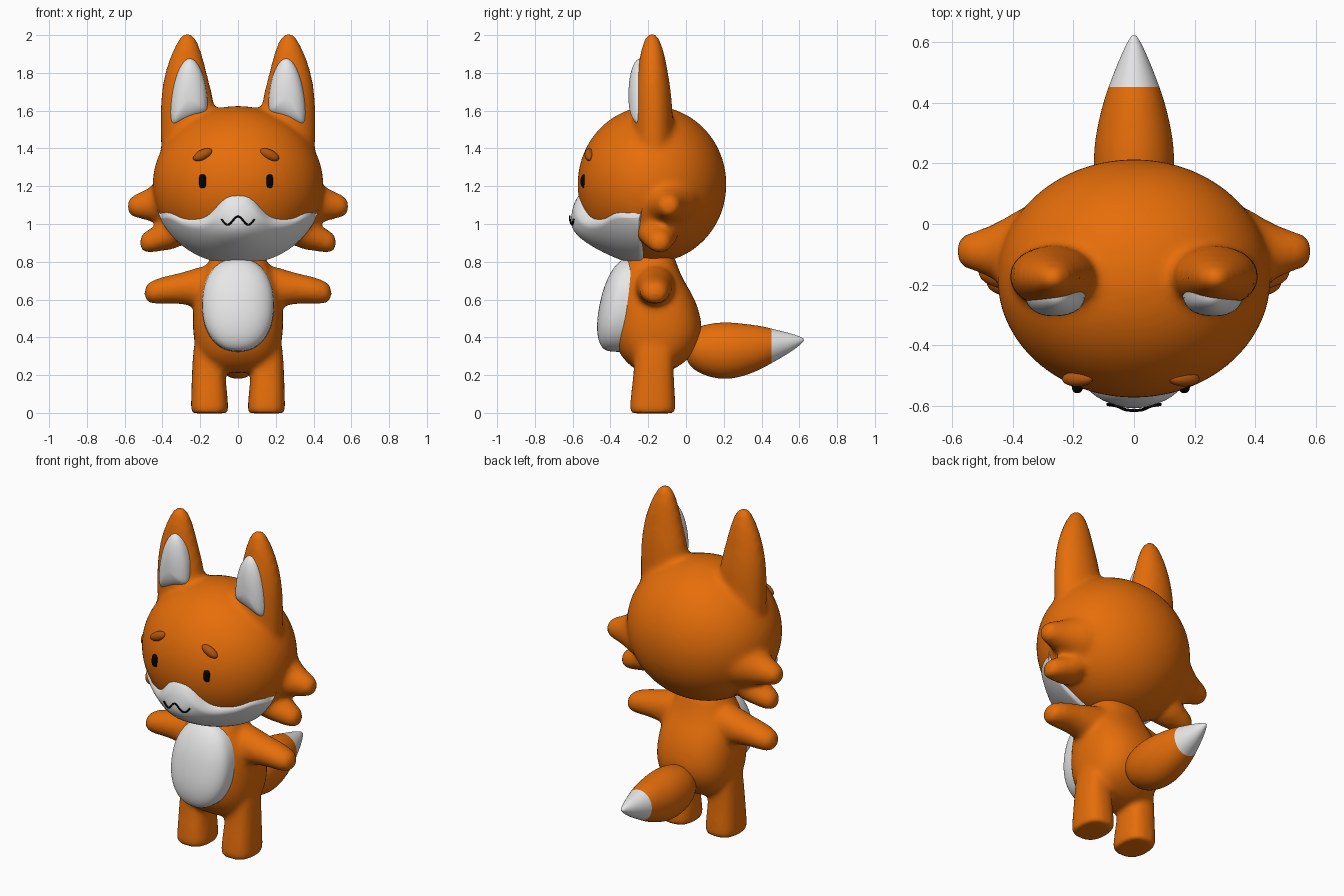
import bpy, bmesh
from math import sin, cos, pi, asin, sqrt, exp, radians
from mathutils import Matrix, Vector

if "Cube" in bpy.data.objects:
    bpy.data.objects.remove(bpy.data.objects["Cube"])


def material(name, rgb):
    m = bpy.data.materials.new(name)
    m.use_nodes = True
    m.diffuse_color = (*rgb, 1)
    node = m.node_tree.nodes["Principled BSDF"]
    node.inputs["Base Color"].default_value = (*rgb, 1)
    node.inputs["Roughness"].default_value = 0.6
    return m


ORANGE = material("orange fur", (0.79, 0.155, 0.003))
WHITE = material("white fur", (0.8, 0.8, 0.8))
BROWN = material("brown brow", (0.44, 0.09, 0.004))
BLACK = material("black", (0.001, 0.001, 0.001))


def finish(name, bm, *mats, subsurf=0, voxel=0, smooth=0):
    """Turn a bmesh into a smooth object, optionally fusing its parts."""
    bmesh.ops.recalc_face_normals(bm, faces=bm.faces)
    for f in bm.faces:
        f.smooth = True
    me = bpy.data.meshes.new(name)
    bm.to_mesh(me)
    bm.free()
    ob = bpy.data.objects.new(name, me)
    bpy.context.collection.objects.link(ob)
    for m in mats:
        me.materials.append(m)
    if subsurf:
        mod = ob.modifiers.new("round", "SUBSURF")
        mod.levels = mod.render_levels = subsurf
    if voxel:
        mod = ob.modifiers.new("fuse", "REMESH")
        mod.mode = "VOXEL"
        mod.voxel_size = voxel
        mod.use_smooth_shade = True
        mod = ob.modifiers.new("blend", "SMOOTH")
        mod.factor = 0.5
        mod.iterations = smooth
    return ob


def spow(v, p):
    return (abs(v) ** (2 / p)) * (1 if v >= 0 else -1)


def loft(bm, axis, rings, p=2, seg=24, mirror=1):
    """Skin rings of (position, centre u, centre v, radius u, radius v)."""
    loops = []
    for pos, cu, cv, ru, rv in rings:
        loop = []
        for i in range(seg):
            a = 2 * pi * i / seg
            u, v = cu + ru * spow(cos(a), p), cv + rv * spow(sin(a), p)
            x, y, z = {"x": (pos, u, v), "y": (u, pos, v), "z": (u, v, pos)}[axis]
            loop.append(bm.verts.new((x * mirror, y, z)))
        loops.append(loop)
    for a, b in zip(loops, loops[1:]):
        for i in range(seg):
            j = (i + 1) % seg
            bm.faces.new((a[i], a[j], b[j], b[i]))
    bm.faces.new(loops[0])
    bm.faces.new(loops[-1])


def ball(bm, centre, radii, rot=Matrix()):
    mat = Matrix.Translation(centre) @ rot @ Matrix.Diagonal((*radii, 1))
    bmesh.ops.create_uvsphere(bm, u_segments=32, v_segments=20, radius=1, matrix=mat)


def oval(cx, cz, hw, hh, p, seg=32):
    return [(cx + hw * spow(cos(2 * pi * i / seg), p), cz + hh * spow(sin(2 * pi * i / seg), p))
            for i in range(seg)]


def pad(name, outline, base, depth, back, mat, lean=0, subsurf=1):
    """Domed plate facing -y, with a wall running back into the part behind."""
    bm = bmesh.new()
    n = len(outline)
    cx, cz = (sum(q[k] for q in outline) / n for k in (0, 1))

    def ring(k, push):
        pts = [(cx + (x - cx) * k, cz + (z - cz) * k) for x, z in outline]
        return [bm.verts.new((x, base + lean * (z - cz) - push, z)) for x, z in pts]

    loops = [ring(1, -back)]
    loops += [ring(k, depth * sqrt(1 - k ** 2.4)) for k in (1, 0.96, 0.88, 0.75, 0.55, 0.3)]
    for a, b in zip(loops, loops[1:]):
        for i in range(n):
            j = (i + 1) % n
            bm.faces.new((a[i], a[j], b[j], b[i]))
    tip = bm.verts.new((cx, base - depth, cz))
    for i in range(n):
        bm.faces.new((loops[-1][i], loops[-1][(i + 1) % n], tip))
    return finish(name, bm, mat, subsurf=subsurf)


# Head with ears and cheek tufts fused together
HEAD = Vector((0, -0.18, 1.21))
bm = bmesh.new()
ball(bm, HEAD, (0.456, 0.398, 0.416))
for s in (1, -1):
    loft(bm, "z", [(1.3, .27, -.17, .13, .1), (1.42, .265, -.172, .148, .105),
                   (1.6, .265, -.174, .149, .105), (1.7, .272, -.175, .134, .097),
                   (1.8, .277, -.177, .113, .083), (1.9, .272, -.178, .083, .066),
                   (1.97, .268, -.18, .055, .046), (2.015, .266, -.18, .022, .02)], mirror=s)
    loft(bm, "x", [(.3, -.1, 1.14, .19, .19), (.38, -.095, 1.125, .145, .135),
                   (.44, -.092, 1.11, .105, .1), (.5, -.09, 1.1, .074, .076),
                   (.55, -.09, 1.095, .062, .063), (.588, -.09, 1.093, .038, .038)], mirror=s)
    loft(bm, "x", [(.28, -.15, .98, .13, .11), (.38, -.145, .945, .1, .083),
                   (.45, -.14, .915, .075, .068), (.495, -.14, .903, .06, .058),
                   (.522, -.14, .9, .036, .036)], mirror=s)
finish("head", bm, ORANGE, subsurf=2, voxel=0.018, smooth=8)

# Torso, arms and legs fused together
bm = bmesh.new()
loft(bm, "z", [(.21, 0, -.17, .08, .06), (.245, 0, -.165, .17, .13), (.31, 0, -.155, .22, .2),
               (.4, 0, -.152, .238, .237), (.48, 0, -.153, .243, .24), (.6, 0, -.168, .235, .222),
               (.7, 0, -.192, .205, .18), (.78, 0, -.188, .165, .142),
               (.87, 0, -.18, .13, .11)], p=2.4)
for s in (1, -1):
    loft(bm, "x", [(.05, -.165, .68, .11, .12), (.18, -.165, .665, .11, .115),
                   (.24, -.165, .662, .1, .1), (.3, -.165, .66, .092, .083),
                   (.38, -.165, .652, .086, .074), (.45, -.165, .64, .076, .066),
                   (.498, -.165, .633, .045, .042)], mirror=s)
    loft(bm, "z", [(-.003, .15, -.177, .085, .106), (0, .15, -.177, .098, .12),
                   (.02, .15, -.177, .1, .122), (.1, .152, -.175, .096, .117),
                   (.2, .156, -.172, .089, .107), (.3, .155, -.168, .085, .105),
                   (.45, .14, -.165, .085, .1)], p=2.7, mirror=s)
finish("body", bm, ORANGE, subsurf=2, voxel=0.015, smooth=9)

# Tail with a white tip
bm = bmesh.new()
loft(bm, "y", [(0, 0, .335, .04, .045), (.02, 0, .338, .09, .095), (.09, 0, .333, .126, .136),
               (.2, 0, .328, .137, .156), (.3, 0, .332, .128, .142), (.4, 0, .346, .103, .115),
               (.448, 0, .354, .087, .094), (.52, 0, .365, .059, .065),
               (.58, 0, .377, .033, .037), (.617, 0, .385, .013, .013),
               (.624, 0, .386, .004, .004)])
for f in bm.faces:
    f.material_index = int(f.calc_center_median().y > 0.448)
finish("tail", bm, ORANGE, WHITE, subsurf=2)

# Belly patch and inner ears
pad("belly", oval(0, 0.573, 0.193, 0.252, 2.2), -0.35, 0.108, 0.12, WHITE, lean=0.2)
EAR = [(.158, 1.605), (.163, 1.72), (.198, 1.84), (.256, 1.9), (.313, 1.84), (.349, 1.72),
       (.362, 1.6), (.358, 1.52), (.325, 1.522), (.25, 1.558), (.17, 1.583)]
for s, side in ((1, "left"), (-1, "right")):
    pad(side + "_inner_ear", [(x * s, z) for x, z in EAR], -0.237, 0.068, 0.07, WHITE, subsurf=2)


# Muzzle: a mask that wraps the lower face and bulges at the middle
def muzzle_point(x, a, lift):
    s = sqrt(max(1 - (x / 0.458) ** 2, 0))
    t = -0.02 + 0.038 * lift
    z = HEAD.z + (0.41 * s + t) * sin(a)
    bulge = 0.08 * lift * exp(-(x / 0.19) ** 2 - ((z - 0.96) / 0.125) ** 2)
    return Vector((x, HEAD.y - (0.39 * s + t) * cos(a) - bulge, z))


def muzzle_angle(x, z):
    s = 0.41 * sqrt(max(1 - (x / 0.458) ** 2, 0.001))
    return asin(max(-1, min(1, (z - HEAD.z) / s)))


def muzzle_top(x):
    x = abs(x)
    return 1.025 + 0.135 * exp(-(x / 0.13) ** 3) + 0.032 * exp(-((x - 0.37) / 0.06) ** 2)


bm = bmesh.new()
COLS, ROWS = 64, 32
grid = []
for i in range(COLS + 1):
    x = 0.425 * sin(pi * (i / COLS - 0.5))
    low = radians(-85 + 18 * (x / 0.425) ** 4)
    high = max(low, muzzle_angle(x, muzzle_top(x)))
    column = []
    for j in range(ROWS + 1):
        v = (1 - cos(pi * j / ROWS)) / 2
        edge = min(1, (1 - v) / 0.14, v / 0.06, (0.425 - abs(x)) / 0.03)
        lift = sqrt(max(0, 1 - (1 - edge) ** 2))
        column.append(bm.verts.new(muzzle_point(x, low + (high - low) * v, lift)))
    grid.append(column)
for a, b in zip(grid, grid[1:]):
    for j in range(ROWS):
        bm.faces.new((a[j], b[j], b[j + 1], a[j + 1]))
bmesh.ops.remove_doubles(bm, verts=bm.verts, dist=0.0003)
finish("muzzle", bm, WHITE)

# Mouth line
cu = bpy.data.curves.new("mouth", "CURVE")
cu.dimensions = "3D"
cu.bevel_depth = 0.005
cu.bevel_resolution = 2
cu.use_fill_caps = True
sp = cu.splines.new("POLY")
STEPS = 40
sp.points.add(STEPS)
for i, pt in enumerate(sp.points):
    x = -0.088 + 0.176 * i / STEPS
    z = 1.018 + 0.022 * cos(2 * pi * x / 0.11)
    p = muzzle_point(x, muzzle_angle(x, z), 1)
    pt.co = (x, p.y - 0.007, z, 1)
mouth = bpy.data.objects.new("mouth", cu)
cu.materials.append(BLACK)
bpy.context.collection.objects.link(mouth)

# Eyes and brows
for side, s, x in (("left", 1, 0.166), ("right", -1, -0.187)):
    pad(side + "_eye", oval(x, 1.226, 0.019, 0.037, 3.5), -0.537, 0.022, 0.04, BLACK)
    bm = bmesh.new()
    ball(bm, (x, -0.512, 1.367), (0.055, 0.025, 0.027), Matrix.Rotation(s * 0.45, 4, "Y"))
    finish(side + "_brow", bm, BROWN)
